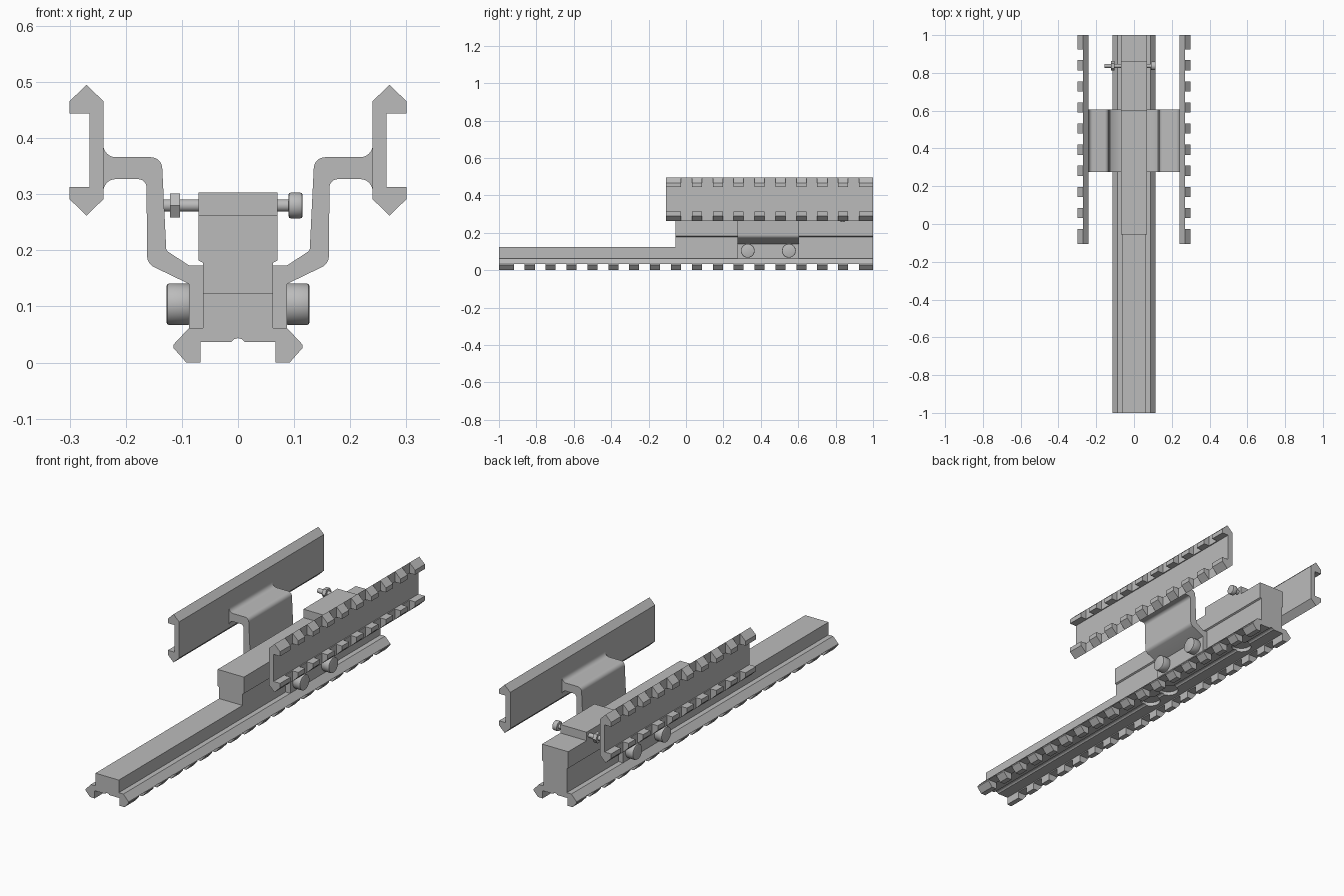
import bpy, bmesh, math
from mathutils import Matrix

if "Cube" in bpy.data.objects:
    bpy.data.objects.remove(bpy.data.objects["Cube"], do_unlink=True)

GREY = (0.5, 0.5, 0.5, 1)
metal = bpy.data.materials.new("grey metal")
metal.use_nodes = True
metal.diffuse_color = GREY
metal.node_tree.nodes["Principled BSDF"].inputs["Base Color"].default_value = GREY


def finish(name, bm, mirror=False, smooth=False):
    bmesh.ops.recalc_face_normals(bm, faces=bm.faces)
    mesh = bpy.data.meshes.new(name)
    bm.to_mesh(mesh)
    bm.free()
    ob = bpy.data.objects.new(name, mesh)
    bpy.context.collection.objects.link(ob)
    mesh.materials.append(metal)
    if mirror:
        ob.modifiers.new("both sides", 'MIRROR').use_axis[0] = True
    if smooth:
        bpy.ops.object.select_all(action='DESELECT')
        ob.select_set(True)
        bpy.context.view_layer.objects.active = ob
        bpy.ops.object.shade_smooth_by_angle(angle=math.radians(35))
    return ob


def extrude(bm, profile, y0, y1):
    """Extrude a closed (x, z) profile along y."""
    face = bm.faces.new([bm.verts.new((x, y0, z)) for x, z in profile])
    out = bmesh.ops.extrude_face_region(bm, geom=[face], use_keep_orig=True)
    verts = [g for g in out["geom"] if isinstance(g, bmesh.types.BMVert)]
    bmesh.ops.translate(bm, verts=verts, vec=(0, y1 - y0, 0))


def prism(name, profile, y0, y1, mirror=False, smooth=False):
    bm = bmesh.new()
    extrude(bm, profile, y0, y1)
    return finish(name, bm, mirror, smooth)


def both(half):
    return half + [(-x, z) for x, z in reversed(half)]


def arc(cx, cz, r, a0, a1, n=6):
    angles = [math.radians(a0 + (a1 - a0) * i / n) for i in range(n + 1)]
    return [(cx + r * math.cos(a), cz + r * math.sin(a)) for a in angles]


def rod(bm, x0, x1, y, z, r, sides=32, bevel=0):
    """Cylinder along x, optionally with chamfered outer rims."""
    m = Matrix.Translation(((x0 + x1) / 2, y, z)) @ Matrix.Rotation(math.pi / 2, 4, 'Y')
    out = bmesh.ops.create_cone(bm, cap_ends=True, segments=sides, radius1=r,
                                radius2=r, depth=x1 - x0, matrix=m)
    if bevel:
        caps = {f for v in out["verts"] for f in v.link_faces if len(f.verts) > 4}
        edges = [e for f in caps for e in f.edges]
        bmesh.ops.bevel(bm, geom=edges, offset=bevel, segments=2, affect='EDGES', profile=0.5)


def teeth(name, profiles, y_start, slots):
    """Rail teeth: the blocks left between evenly spaced cross slots."""
    pitch, slot, last = 0.1117, 0.058, 0.896
    bm = bmesh.new()
    end = 1.0
    for k in range(slots + 1):
        centre = last - k * pitch
        start = centre + slot / 2 if k < slots else y_start
        for p in profiles:
            extrude(bm, p, start, end)
        end = centre - slot / 2
    return finish(name, bm, mirror=True)


# Long base rail with a grooved underside
groove = [(x, z) for x, z in arc(0, 0.030, 0.0135, 31, 149, 8)]
upper = [(0.067, 0.037), (0.067, 0.032), (0.115, 0.032), (0.087, 0.062),
         (0.0625, 0.062), (0.0625, 0.123)]
base = prism("base_rail", both(upper) + list(reversed(groove)), -1, 1)

# Round recesses in the underside channel
bm = bmesh.new()
for y in (0.12, 0.25, 0.78):
    bmesh.ops.create_cone(bm, cap_ends=True, segments=32, radius1=0.045, radius2=0.045,
                          depth=0.06, matrix=Matrix.Translation((0, y, 0.025)))
cutter = finish("recess_cutter", bm)
cutter.hide_render = True
cutter.hide_viewport = True
cut = base.modifiers.new("recesses", 'BOOLEAN')
cut.operation = 'DIFFERENCE'
cut.object = cutter
cut.solver = 'EXACT'
cut.use_self = True

teeth("base_rail_teeth", [[(0.067, 0), (0.092, 0), (0.115, 0.026),
                           (0.115, 0.032), (0.067, 0.032)]], -1, 17)

# Upper body with overhanging shoulders and a raised block
prism("upper_body", both([(0.0625, 0.12), (0.0625, 0.178), (0.07, 0.182), (0.07, 0.262)]),
      -0.055, 1)
prism("raised_block", both([(0.07, 0.255), (0.07, 0.303)]), 0.6, 0.86)

# Side rails: web plus teeth along both edges
MID = 0.3785
low = [(0.24, 0.291), (0.27, 0.262), (0.27, 0.313), (0.265, 0.313)]
flip = lambda pts: [(x, 2 * MID - z) for x, z in reversed(pts)]
prism("side_rails", low + flip(low), -0.107, 1, mirror=True)
tooth = [(0.27, 0.262), (0.30, 0.291), (0.30, 0.313), (0.27, 0.313)]
teeth("side_rail_teeth", [tooth, flip(tooth)], -0.107, 9)

# Bent brackets with rounded corners joining the side rails to the base
bracket = ([(0.0625, 0.062), (0.087, 0.062), (0.087, 0.140)]
           + arc(0.140, 0.190, 0.022, -62, 0)
           + arc(0.178, 0.312, 0.015, 180, 90)
           + arc(0.218, 0.305, 0.022, 90, 0)
           + arc(0.218, 0.388, 0.022, 0, -90)
           + arc(0.155, 0.346, 0.020, 90, 175)
           + arc(0.120, 0.204, 0.008, 0, -62)
           + [(0.087, 0.173), (0.0625, 0.173)])
prism("side_brackets", bracket, 0.275, 0.605, mirror=True, smooth=True)

# Clamp knobs
bm = bmesh.new()
for y in (0.33, 0.55):
    rod(bm, 0.085, 0.127, y, 0.104, 0.037, bevel=0.004)
finish("clamp_knobs", bm, mirror=True, smooth=True)

# Cross bolt with round head and hex nut
bm = bmesh.new()
rod(bm, -0.155, 0.095, 0.837, 0.28, 0.011, sides=24)
rod(bm, 0.09, 0.115, 0.837, 0.28, 0.023, bevel=0.004)
finish("cross_bolt", bm, smooth=True)
bm = bmesh.new()
rod(bm, -0.121, -0.103, 0.837, 0.28, 0.025, sides=6)
finish("hex_nut", bm)
